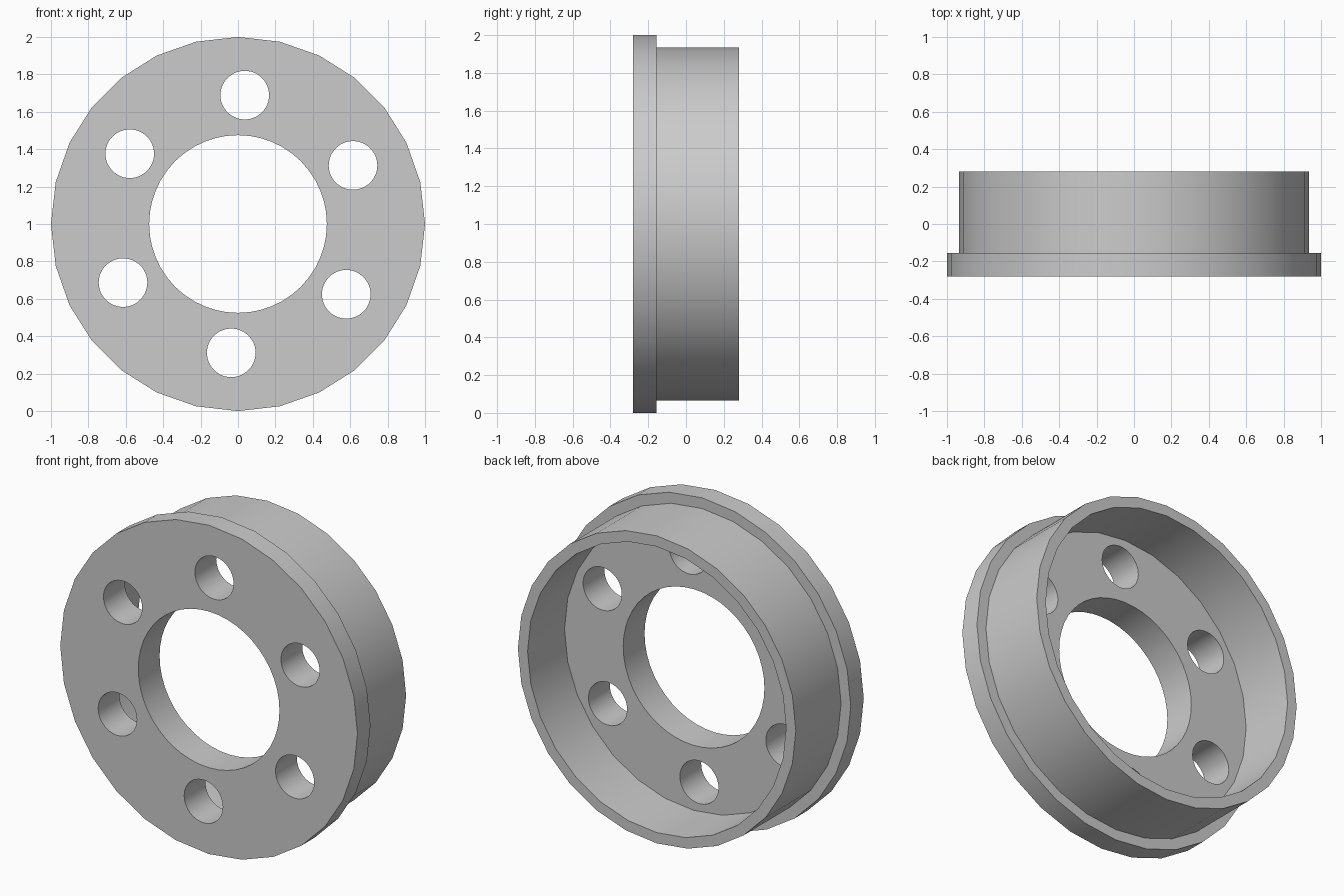
import bpy, bmesh, math
from mathutils import Matrix, Vector

cube = bpy.data.objects.get("Cube")
if cube:
    bpy.data.objects.remove(cube, do_unlink=True)

SIDES = 28            # sides of the turned body
HOLE_SIDES = 48       # sides of the drilled holes
FRONT, STEP, FLOOR, BACK = -0.28, -0.155, -0.075, 0.28
CENTRE_Z = 1.0

grey = bpy.data.materials.new("plain grey")
grey.use_nodes = True
colour = (0.6, 0.6, 0.6, 1)
grey.diffuse_color = colour
grey.node_tree.nodes["Principled BSDF"].inputs["Base Color"].default_value = colour


def make_object(name, bm):
    bmesh.ops.recalc_face_normals(bm, faces=bm.faces)
    mesh = bpy.data.meshes.new(name)
    bm.to_mesh(mesh)
    bm.free()
    mesh.materials.append(grey)
    obj = bpy.data.objects.new(name, mesh)
    bpy.context.collection.objects.link(obj)
    return obj


def turned_body(name, profile):
    """Solid of revolution about the y axis from (radius, y) points."""
    bm = bmesh.new()
    rings = []
    for radius, y in profile:
        rings.append([bm.verts.new((radius * math.cos(a), y, CENTRE_Z + radius * math.sin(a)))
                      for a in (math.tau * i / SIDES for i in range(SIDES))])
    for a, b in zip(rings, rings[1:]):
        for i in range(SIDES):
            j = (i + 1) % SIDES
            bm.faces.new((a[i], a[j], b[j], b[i]))
    bm.faces.new(rings[0])
    bm.faces.new(rings[-1])
    return make_object(name, bm)


def drill(bm, x, z, radius):
    bmesh.ops.create_cone(
        bm, cap_ends=True, segments=HOLE_SIDES, radius1=radius, radius2=radius, depth=2,
        matrix=Matrix.Translation(Vector((x, 0, z))) @ Matrix.Rotation(math.pi / 2, 4, 'X'))


# Flanged cup: front plate, stepped flange, barrel wall and recessed floor
hub = turned_body("flanged_hub", [
    (1.0, FRONT), (1.0, STEP), (0.935, STEP),
    (0.935, BACK), (0.87, BACK), (0.87, FLOOR)])

# Central bore and ring of six bolt holes
bm = bmesh.new()
drill(bm, 0, CENTRE_Z, 0.475)
for k in range(6):
    angle = math.radians(27 + 60 * k)
    drill(bm, 0.69 * math.cos(angle), CENTRE_Z + 0.69 * math.sin(angle), 0.13)
cutter = make_object("hole_cutter", bm)
cutter.hide_render = True

cut = hub.modifiers.new("holes", 'BOOLEAN')
cut.operation = 'DIFFERENCE'
cut.solver = 'EXACT'
cut.object = cutter

bpy.ops.object.select_all(action='DESELECT')
hub.select_set(True)
bpy.context.view_layer.objects.active = hub
bpy.ops.object.modifier_apply(modifier=cut.name)
bpy.data.objects.remove(cutter, do_unlink=True)
bpy.ops.object.shade_smooth_by_angle(angle=math.radians(30))
